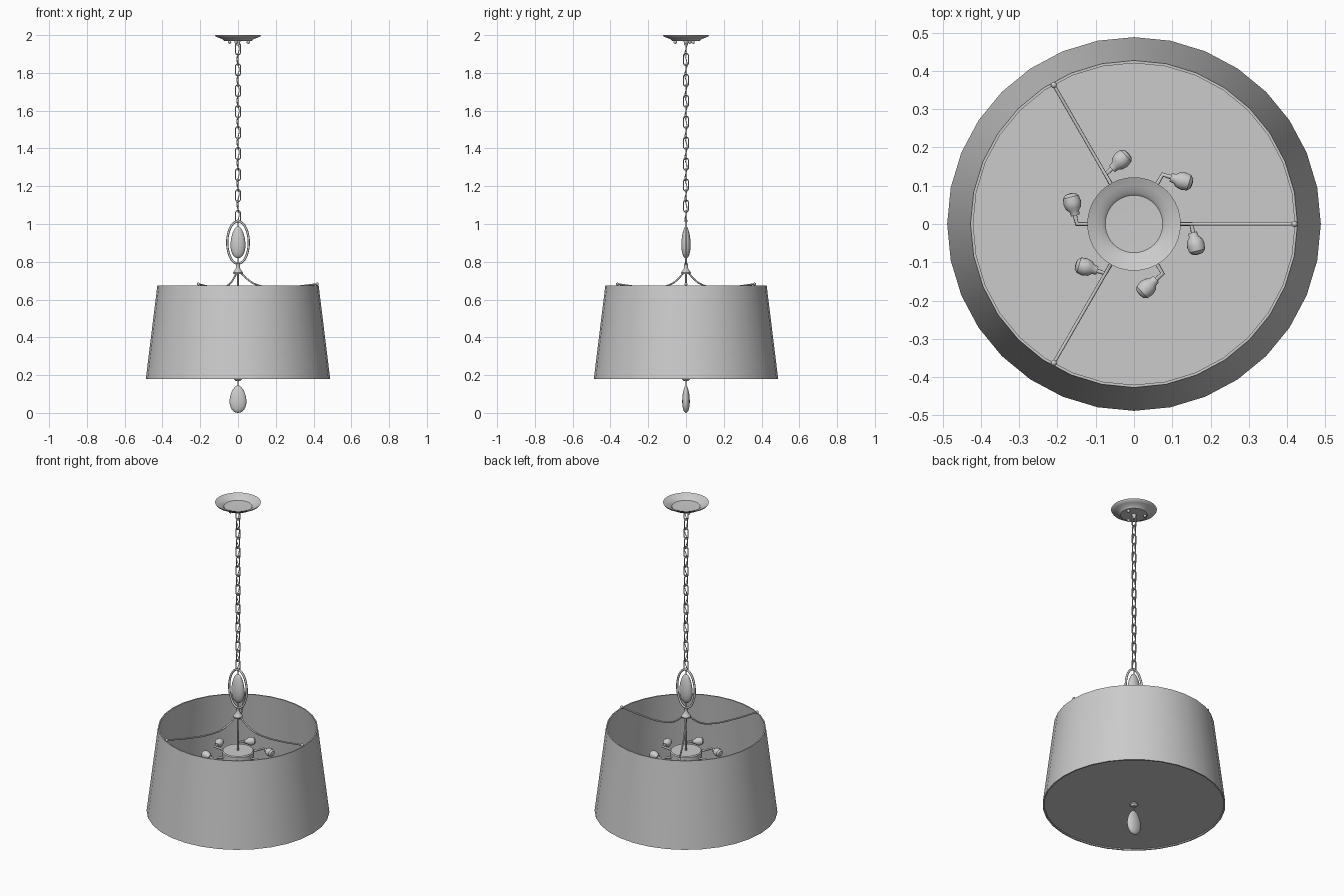
import bpy, bmesh, math
from mathutils import Matrix, Vector

if "Cube" in bpy.data.objects:
    bpy.data.objects.remove(bpy.data.objects["Cube"])

grey = bpy.data.materials.new("light grey")
grey.use_nodes = True
COLOUR = (0.6, 0.6, 0.6, 1)
grey.diffuse_color = COLOUR
grey.node_tree.nodes["Principled BSDF"].inputs["Base Color"].default_value = COLOUR


def finish(name, mesh, angle=35):
    """Link a mesh as a named object with the shared material."""
    ob = bpy.data.objects.new(name, mesh)
    bpy.context.collection.objects.link(ob)
    mesh.materials.clear()
    mesh.materials.append(grey)
    bpy.ops.object.select_all(action='DESELECT')
    ob.select_set(True)
    bpy.context.view_layer.objects.active = ob
    bpy.ops.object.shade_smooth_by_angle(angle=math.radians(angle))
    return ob


def lathe(name, profile, sides=32, closed=False, squash=1.0, place=None):
    """Revolve (radius, z) points round z; squash flattens along y."""
    bm = bmesh.new()
    verts = [bm.verts.new((r, 0, z)) for r, z in profile]
    pairs = list(zip(verts, verts[1:]))
    if closed:
        pairs.append((verts[-1], verts[0]))
    edges = [bm.edges.new(p) for p in pairs]
    bmesh.ops.spin(bm, geom=verts + edges, axis=(0, 0, 1), cent=(0, 0, 0),
                   angle=math.tau, steps=sides, use_duplicate=False)
    bmesh.ops.remove_doubles(bm, verts=bm.verts[:], dist=0.0002)
    bmesh.ops.recalc_face_normals(bm, faces=bm.faces[:])
    bmesh.ops.transform(bm, matrix=Matrix.Diagonal((1, squash, 1, 1)), verts=bm.verts[:])
    if place:
        bmesh.ops.transform(bm, matrix=place, verts=bm.verts[:])
    mesh = bpy.data.meshes.new(name)
    bm.to_mesh(mesh)
    bm.free()
    return finish(name, mesh)


def tube(name, points, radius, cyclic=False, place=None, round_sides=2, smooth=False):
    """Sweep a round wire along a path."""
    cu = bpy.data.curves.new(name, 'CURVE')
    cu.dimensions = '3D'
    cu.bevel_depth, cu.bevel_resolution = radius, round_sides
    cu.use_fill_caps = not cyclic
    cu.resolution_u = 6
    sp = cu.splines.new('BEZIER' if smooth else 'POLY')
    pts = sp.bezier_points if smooth else sp.points
    pts.add(len(points) - 1)
    for p, co in zip(pts, points):
        if smooth:
            p.co = co
            p.handle_left_type = p.handle_right_type = 'AUTO'
        else:
            p.co = (*co, 1)
    sp.use_cyclic_u = cyclic
    temp = bpy.data.objects.new(name + "_path", cu)
    mesh = bpy.data.meshes.new_from_object(temp)
    bpy.data.objects.remove(temp)
    if place:
        mesh.transform(place)
    return finish(name, mesh, 50)


def ball(name, radius, centre):
    bm = bmesh.new()
    bmesh.ops.create_uvsphere(bm, u_segments=12, v_segments=8, radius=radius,
                              matrix=Matrix.Translation(centre))
    mesh = bpy.data.meshes.new(name)
    bm.to_mesh(mesh)
    bm.free()
    return finish(name, mesh)


def egg(name, low, high, width, squash):
    """Drop-shaped crystal, fuller towards its lower end."""
    prof = []
    for i in range(17):
        t = math.pi * i / 16
        r = width * math.sin(t) * (1 + 0.18 * math.cos(t))
        prof.append((r, low + (high - low) * (1 - math.cos(t)) / 2))
    return lathe(name, prof, 24, squash=squash)


def turn(degrees):
    return Matrix.Rotation(math.radians(degrees), 4, 'Z')


# Drum shade with a thin wall, and the diffuser disc inside its lower edge
lathe("shade", [(0.488, 0.18), (0.427, 0.675), (0.42, 0.675), (0.48, 0.18)], closed=True)
lathe("diffuser", [(0, 0.186), (0.479, 0.186), (0.478, 0.192), (0, 0.192)])

# Ceiling canopy: a shallow dish, open at the top
lathe("canopy", [(0, 1.968), (0.072, 1.968), (0.078, 1.973), (0.085, 1.98), (0.104, 1.986),
                 (0.118, 1.993), (0.122, 2.0), (0.117, 1.998), (0.102, 1.991),
                 (0.084, 1.985), (0.075, 1.976), (0, 1.974)], 40)
for k in range(3):
    ball("canopy_screw", 0.009, turn(20 + 120 * k) @ Vector((0.058, 0, 1.963)))
lathe("canopy_loop_base", [(0, 1.945), (0.009, 1.945), (0.013, 1.969), (0, 1.969)], 16)

# Chain of stadium links, each a quarter turn from the last
LINKS, TOP, BOTTOM = 17, 1.955, 1.012
pitch = (TOP - BOTTOM) / LINKS
half = pitch / 2 + 0.004
for k in range(LINKS):
    path = []
    for i in range(20):
        a = math.tau * i / 20
        shift = math.copysign(half - 0.013, math.sin(a + 0.01))
        path.append((0.013 * math.cos(a), 0, 0.013 * math.sin(a) + shift))
    centre = Matrix.Translation((0, 0, TOP - pitch * (k + 0.5)))
    tube("chain_link", path, 0.0034, True, centre @ turn(90 * (k % 2)), 1)

# Cord woven through the chain
cord = [(0.007 * math.sin(i * 0.9), 0.007 * math.cos(i * 0.9),
         TOP + (BOTTOM - TOP) * i / 60) for i in range(61)]
tube("cord", cord, 0.002, round_sides=1)

# Oval frame with hanging crystal
oval = []
for i in range(40):
    a = math.tau * i / 40
    oval.append((0.057 * math.cos(a), 0, 0.902 + 0.112 * math.sin(a)))
tube("oval_frame", oval, 0.006, True)
egg("upper_crystal", 0.818, 0.988, 0.039, 0.62)
tube("crystal_pin", [(0, 0, 0.79), (0, 0, 1.015)], 0.003)
ball("frame_top_knob", 0.009, (0, 0, 1.016))

# Hub under the frame, with the central rod
lathe("hub", [(0, 0.735), (0.024, 0.735), (0.026, 0.742), (0.018, 0.754), (0.011, 0.765),
              (0.009, 0.782), (0.012, 0.79), (0, 0.794)], 24)
tube("rod", [(0, 0, 0.172), (0, 0, 0.74)], 0.005)

# Three curved arms that carry the shade
for k in range(3):
    spin = turn(120 * k)
    tube("shade_arm", [(0.012, 0, 0.745), (0.045, 0, 0.712), (0.09, 0, 0.682),
                       (0.16, 0, 0.666), (0.28, 0, 0.667), (0.42, 0, 0.682)],
         0.0045, place=spin, smooth=True)
    ball("arm_tip", 0.008, spin @ Vector((0.419, 0, 0.682)))

# Lamp cluster: drum with six elbow arms and bulbs
lathe("cluster_drum", [(0, 0.49), (0.08, 0.49), (0.085, 0.495), (0.085, 0.535),
                       (0.08, 0.54), (0, 0.54)])
bulb_profile = [(0, 0), (0.011, 0), (0.013, 0.012), (0.02, 0.02), (0.0235, 0.034),
                (0.021, 0.05), (0.013, 0.058), (0, 0.06)]
for k in range(6):
    spin = turn(60 * k)
    tube("lamp_arm", [(0.075, 0, 0.515), (0.149, 0, 0.52), (0.156, -0.03, 0.52)],
         0.006, place=spin)
    aim = Vector((0.25, -1, 0)).to_track_quat('Z', 'Y').to_matrix().to_4x4()
    lathe("bulb", bulb_profile, 16,
          place=spin @ Matrix.Translation((0.153, -0.022, 0.52)) @ aim)

# Bottom finial crystal and its cap
lathe("finial_cap", [(0, 0.17), (0.012, 0.17), (0.022, 0.18), (0.022, 0.187), (0, 0.187)], 20)
tube("finial_pin", [(0, 0, 0.135), (0, 0, 0.175)], 0.0025)
egg("finial_crystal", 0.0, 0.145, 0.044, 0.45)
